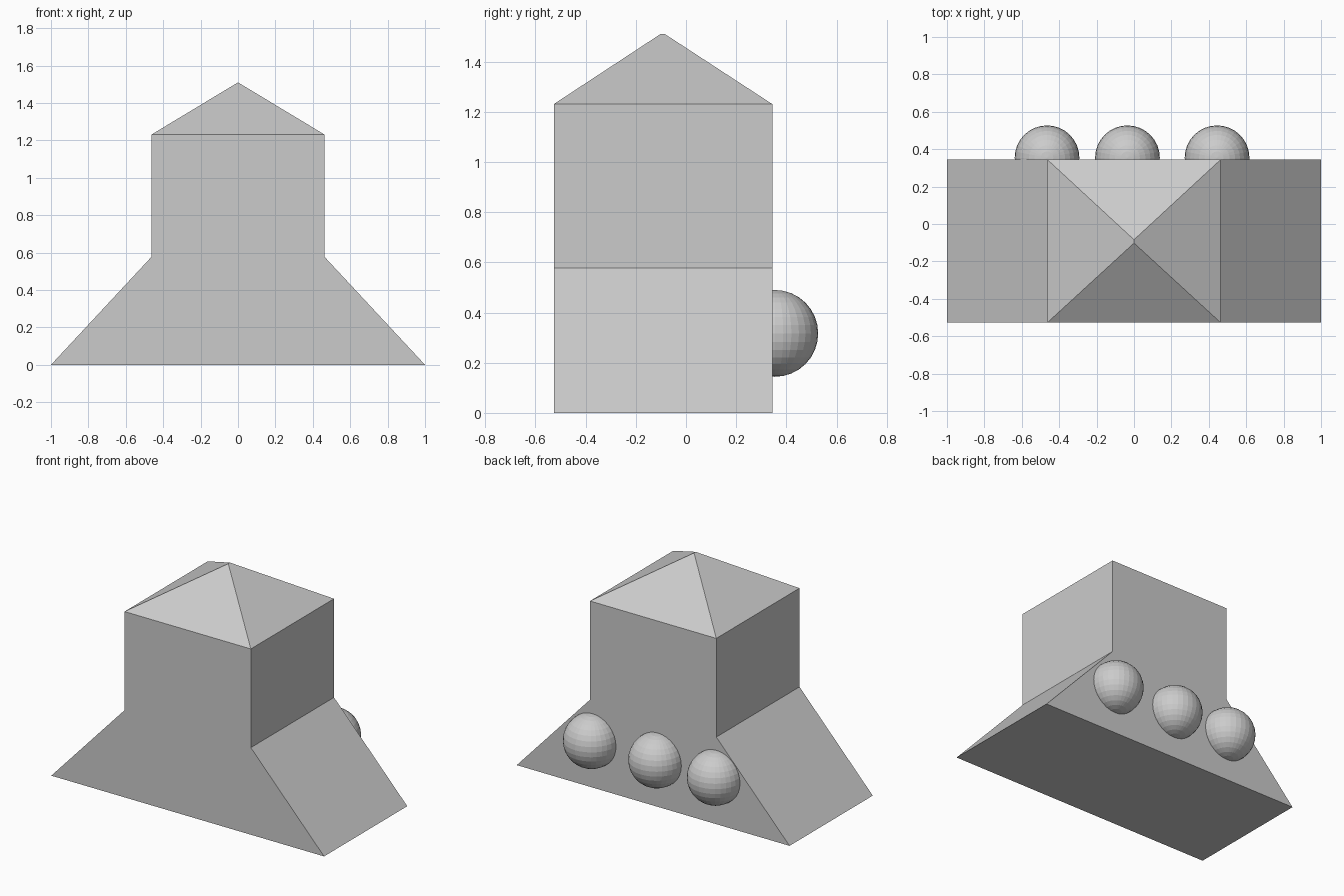
import bpy, bmesh

if "Cube" in bpy.data.objects:
    bpy.data.objects.remove(bpy.data.objects["Cube"])

Y_FRONT, Y_BACK = -0.527, 0.344
Z_EAVES, Z_TOP = 1.231, 1.51
RIDGE_Y, RIDGE_HALF = -0.093, 0.009

# Body: flared profile pushed back along y
half = [(1.0, 0.0), (0.463, 0.577), (0.463, Z_EAVES)]
profile = half + [(-x, z) for x, z in reversed(half)]
bm = bmesh.new()
front = bm.faces.new([bm.verts.new((x, Y_FRONT, z)) for x, z in profile])
ext = bmesh.ops.extrude_face_region(bm, geom=[front], use_keep_orig=True)
new_verts = [g for g in ext["geom"] if isinstance(g, bmesh.types.BMVert)]
bmesh.ops.translate(bm, verts=new_verts, vec=(0, Y_BACK - Y_FRONT, 0))

# Roof: top face raised and collapsed to a tiny ridge
top = next(f for f in bm.faces if all(abs(v.co.z - Z_EAVES) < 1e-4 for v in f.verts))
bmesh.ops.inset_region(bm, faces=[top], thickness=0.1, use_boundary=True)
for v in top.verts:
    side = 1 if v.co.y > RIDGE_Y else -1
    v.co = (0, RIDGE_Y + side * RIDGE_HALF, Z_TOP)
bmesh.ops.remove_doubles(bm, verts=bm.verts, dist=1e-4)
bmesh.ops.recalc_face_normals(bm, faces=bm.faces)
mesh = bpy.data.meshes.new("body")
bm.to_mesh(mesh)
bm.free()
bpy.context.collection.objects.link(bpy.data.objects.new("body", mesh))

# Row of balls half sunk into the back wall
for i, x in enumerate((-0.465, -0.035, 0.444)):
    bpy.ops.mesh.primitive_uv_sphere_add(segments=32, ring_count=16, radius=0.173,
                                         location=(x, 0.354, 0.317))
    bpy.context.object.name = f"back_ball_{i + 1}"
